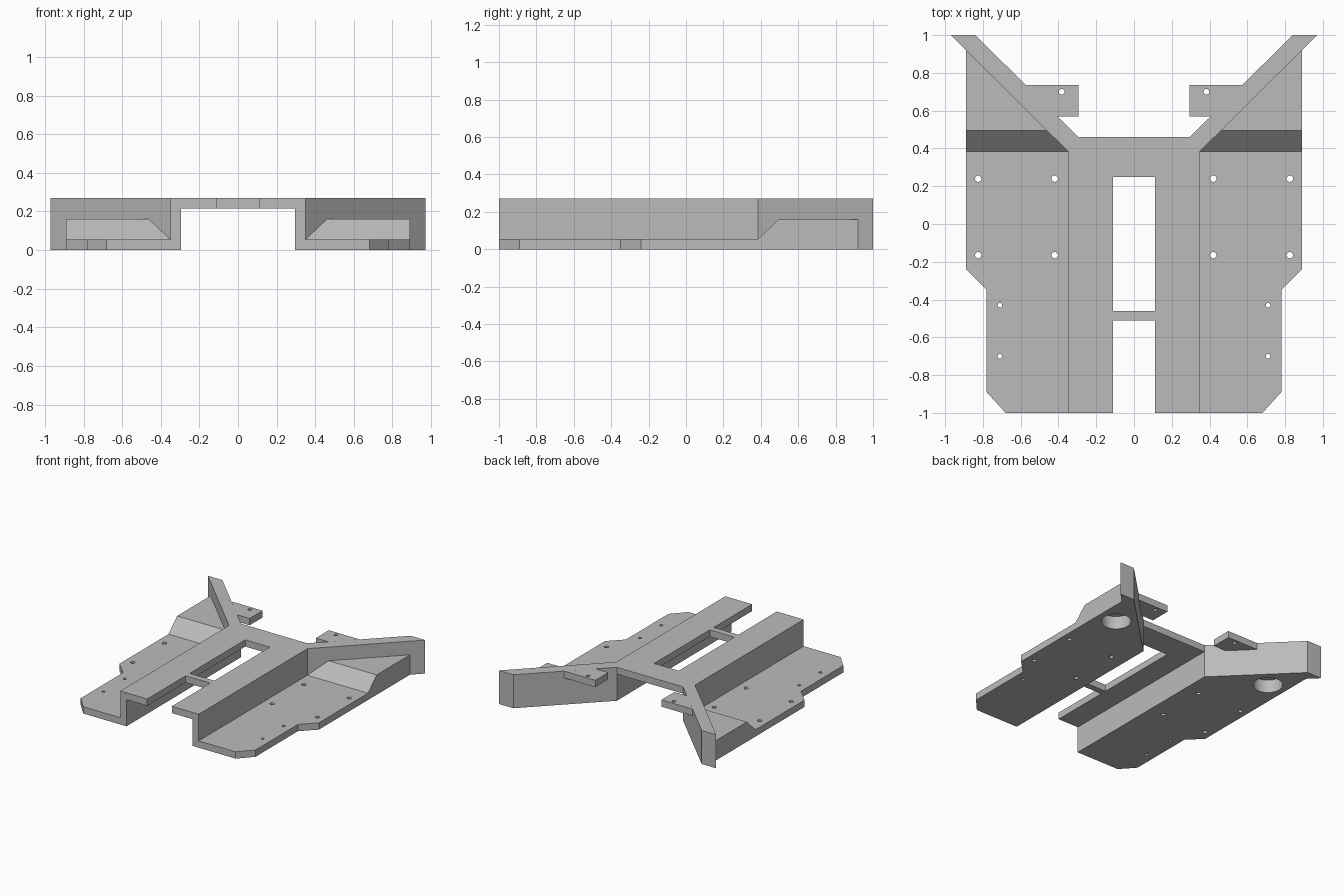
import bpy
import bmesh
from mathutils import Matrix, Vector

if "Cube" in bpy.data.objects:
    bpy.data.objects.remove(bpy.data.objects["Cube"], do_unlink=True)

# Main dimensions
THICK = 0.055
TOP = 0.27
WALL_IN, WALL_OUT = 0.295, 0.35
SIDE = 0.89
BEND = 0.385
RAISED = 0.16

grey = bpy.data.materials.new("plain grey")
grey.use_nodes = True
grey.diffuse_color = (0.5, 0.5, 0.5, 1)
grey.node_tree.nodes["Principled BSDF"].inputs["Base Color"].default_value = (0.5, 0.5, 0.5, 1)


def make_object(name, bm):
    bmesh.ops.recalc_face_normals(bm, faces=bm.faces)
    mesh = bpy.data.meshes.new(name)
    bm.to_mesh(mesh)
    bm.free()
    mesh.materials.append(grey)
    obj = bpy.data.objects.new(name, mesh)
    bpy.context.collection.objects.link(obj)
    return obj


def extrude_outline(points, offset):
    """Closed solid from a flat outline pushed along an offset."""
    bm = bmesh.new()
    face = bm.faces.new([bm.verts.new(p) for p in points])
    result = bmesh.ops.extrude_face_region(bm, geom=[face], use_keep_orig=True)
    moved = [g for g in result["geom"] if isinstance(g, bmesh.types.BMVert)]
    bmesh.ops.translate(bm, vec=offset, verts=moved)
    return bm


def plate(name, outline, z0, z1):
    bm = extrude_outline([(x, y, z0) for x, y in outline], (0, 0, z1 - z0))
    return make_object(name, bm)


def apply_modifier(obj, kind, **settings):
    mod = obj.modifiers.new(kind.title(), kind)
    for key, value in settings.items():
        setattr(mod, key, value)
    bpy.context.view_layer.objects.active = obj
    bpy.ops.object.modifier_apply(modifier=mod.name)


# Central deck with its open slot, and the bridge across the slot
plate("top_deck", [(-WALL_IN, -1), (-0.11, -1), (-0.11, 0.25), (0.11, 0.25),
                   (0.11, -1), (WALL_IN, -1), (WALL_IN, 0.46), (-WALL_IN, 0.46)],
      TOP - THICK, TOP)
plate("slot_bridge", [(-0.11, -0.51), (0.11, -0.51), (0.11, -0.46), (-0.11, -0.46)],
      TOP - THICK, TOP)

# Side parts, drawn once on +x
floor = plate("side_floor", [(WALL_OUT, -1), (0.68, -1), (0.78, -0.89), (0.78, -0.35),
                             (SIDE, -0.24), (SIDE, BEND), (WALL_OUT, BEND)], 0, THICK)
wall = plate("wall_and_arm", [(WALL_IN, -1), (WALL_OUT, -1), (WALL_OUT, BEND),
                              (0.97, 1), (0.84, 1), (WALL_IN, 0.46)], 0, TOP)
tab = plate("mounting_tab", [(WALL_IN, 0.57), (0.406, 0.57), (0.572, 0.735),
                             (WALL_IN, 0.735)], TOP - THICK, TOP)

# Raised block with a ramp, trimmed along the slanted arm
profile = [(BEND, 0), (BEND, THICK), (0.495, RAISED), (1, RAISED), (1, 0)]
bm = extrude_outline([(WALL_OUT, y, z) for y, z in profile], (SIDE - WALL_OUT, 0, 0))
along = Vector((0.97 - WALL_OUT, 1 - BEND, 0))
bmesh.ops.bisect_plane(bm, geom=bm.verts[:] + bm.edges[:] + bm.faces[:], dist=1e-5,
                       plane_co=(WALL_OUT, BEND, 0), plane_no=(-along.y, along.x, 0),
                       clear_outer=True)
bmesh.ops.remove_doubles(bm, verts=bm.verts, dist=1e-4)
bmesh.ops.holes_fill(bm, edges=[e for e in bm.edges if e.is_boundary])
block = make_object("raised_ramp_block", bm)


# Screw holes and the round pocket in the underside
def drill(name, spots, radius, z0, z1, segments):
    bm = bmesh.new()
    for x, y in spots:
        bmesh.ops.create_cone(bm, cap_ends=True, segments=segments, radius1=radius,
                              radius2=radius, depth=z1 - z0,
                              matrix=Matrix.Translation((x, y, (z0 + z1) / 2)))
    obj = make_object(name, bm)
    obj.hide_render = True
    return obj


large = drill("large_hole_cutter", [(x, y) for x in (0.42, 0.825) for y in (0.24, -0.165)],
              0.017, -0.1, 0.2, 24)
small = drill("small_hole_cutter", [(0.71, -0.43), (0.71, -0.7)], 0.012, -0.1, 0.2, 24)
tab_hole = drill("tab_hole_cutter", [(0.383, 0.7)], 0.015, 0.1, 0.4, 24)
pocket = drill("pocket_cutter", [(0.733, 0.667)], 0.11, -0.1, 0.105, 48)

for part, cutter in ((floor, large), (floor, small), (tab, tab_hole),
                     (block, pocket), (wall, pocket)):
    apply_modifier(part, "BOOLEAN", operation="DIFFERENCE", solver="EXACT", object=cutter)
for cutter in (large, small, tab_hole, pocket):
    bpy.data.objects.remove(cutter, do_unlink=True)

# Mirror the side parts to -x
for part in (floor, wall, tab, block):
    apply_modifier(part, "MIRROR", use_mirror_merge=False)

# Smooth round holes, keep hard edges
bpy.ops.object.select_all(action="DESELECT")
for part in (floor, wall, tab, block):
    part.select_set(True)
bpy.ops.object.shade_smooth_by_angle(angle=0.5)
